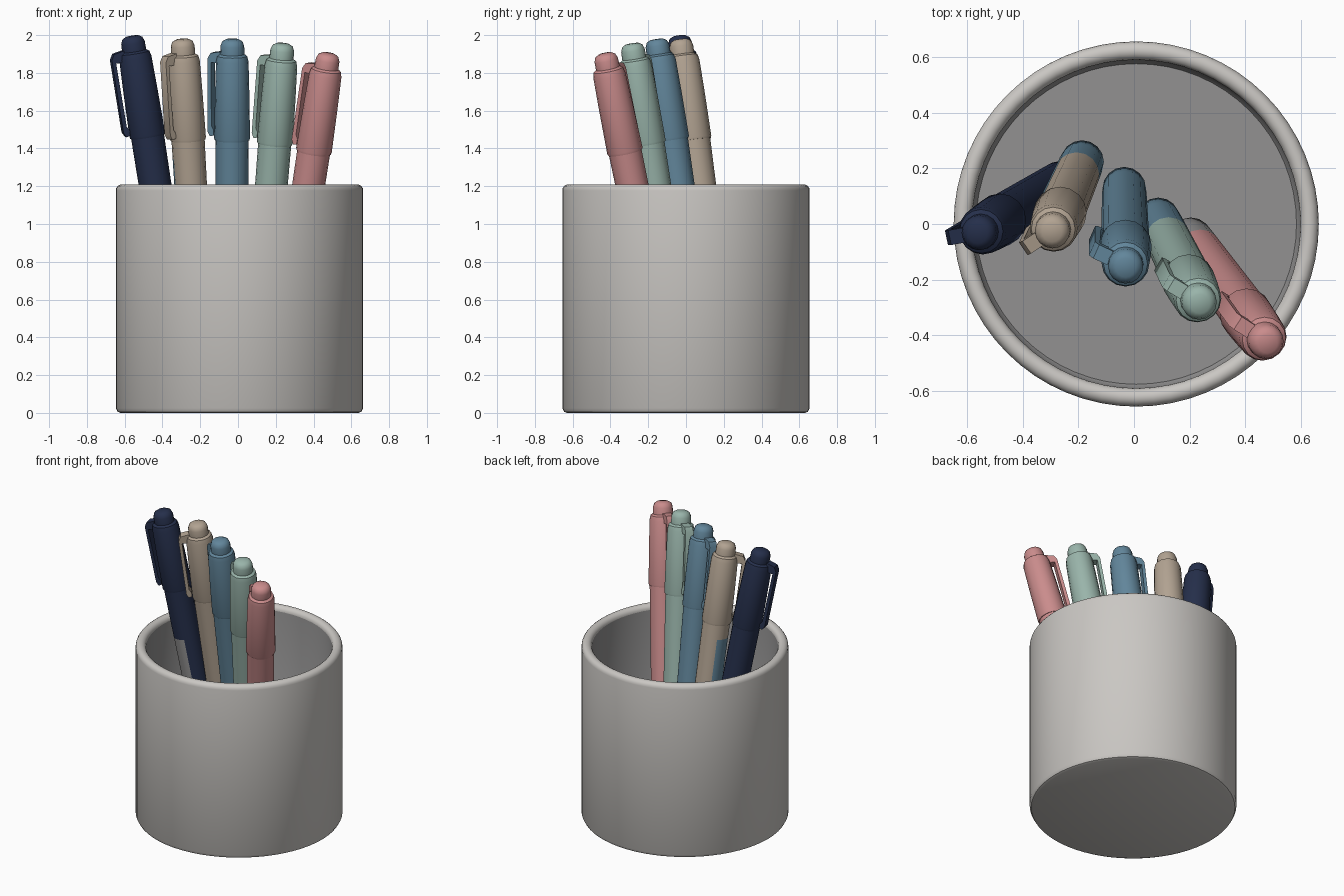
import bpy, bmesh, math
from mathutils import Vector

if "Cube" in bpy.data.objects:
    bpy.data.objects.remove(bpy.data.objects["Cube"])


def material(name, rgb):
    m = bpy.data.materials.new(name)
    lin = [(c / 255 / 12.92) if c < 10 else ((c / 255 + 0.055) / 1.055) ** 2.4 for c in rgb]
    m.diffuse_color = (*lin, 1)
    m.use_nodes = True
    m.node_tree.nodes["Principled BSDF"].inputs["Base Color"].default_value = m.diffuse_color
    return m


MATS = {n: material(n, c) for n, c in {
    "cup_grey": (202, 199, 195), "inner_grey": (146, 145, 145), "navy": (37, 47, 75),
    "beige": (178, 163, 146), "blue": (98, 134, 155), "green": (153, 180, 170),
    "pink": (202, 140, 140)}.items()}


def finish(bm, name, mats, angle=40):
    bmesh.ops.recalc_face_normals(bm, faces=bm.faces)
    me = bpy.data.meshes.new(name)
    bm.to_mesh(me)
    bm.free()
    for m in mats:
        me.materials.append(MATS[m])
    ob = bpy.data.objects.new(name, me)
    bpy.context.collection.objects.link(ob)
    bpy.context.view_layer.objects.active = ob
    ob.select_set(True)
    bpy.ops.object.shade_smooth_by_angle(angle=math.radians(angle))
    ob.select_set(False)
    return ob


def lathe(name, profile, sides, mats, rule=None, angle=40):
    """Revolve (radius, height) points; radius 0 makes a pole."""
    bm = bmesh.new()
    rings = []
    for r, z in profile:
        if r == 0:
            rings.append([bm.verts.new((0, 0, z))] * sides)
        else:
            rings.append([bm.verts.new((r * math.cos(2 * math.pi * i / sides),
                                        r * math.sin(2 * math.pi * i / sides), z))
                          for i in range(sides)])
    for k in range(len(rings) - 1):
        a, b = rings[k], rings[k + 1]
        for i in range(sides):
            j = (i + 1) % sides
            vs = list(dict.fromkeys((a[i], a[j], b[j], b[i])))
            f = bm.faces.new(vs)
            if rule:
                f.material_index = rule(k, f.calc_center_median())
    return finish(bm, name, mats, angle)


# Cup: outer wall, rounded rim, inner wall and floor
rim = [(0.622 + 0.033 * math.cos(t), 1.177 + 0.033 * math.sin(t))
       for t in [math.pi * i / 8 for i in range(9)]]
cup_profile = ([(0, 0), (0.63, 0), (0.645, 0.006), (0.655, 0.025)] + rim +
               [(0.589, 0.07), (0.575, 0.05), (0, 0.05)])
cup = lathe("cup", cup_profile, 64, ["cup_grey", "inner_grey"],
            lambda k, c: 1 if k >= len(cup_profile) - 4 else 0)
cup.location.x = 0.008

# Cap and clip shapes, measured down from the pen top
CAP = [(0, 0), (0.035, -0.003), (0.054, -0.014), (0.063, -0.038), (0.064, -0.082),
       (0.079, -0.092), (0.086, -0.12), (0.091, -0.3), (0.095, -0.53), (0.092, -0.542),
       (0.08, -0.542)]
CLIP = [(0.06, -0.07), (0.115, -0.08), (0.132, -0.11), (0.13, -0.5), (0.117, -0.525),
        (0.096, -0.52), (0.095, -0.49), (0.108, -0.47), (0.112, -0.13), (0.06, -0.13)]


def make_pen(color, bottom, top, clip_dir, patches):
    """patches: (colour, height limit, facing angle in degrees or None for all round)"""
    bottom, top = Vector(bottom), Vector(top)
    axis = top - bottom
    L = axis.length
    rot = Vector((0, 0, 1)).rotation_difference(axis.normalized())
    mats = [color] + [p[0] for p in patches]

    def rule(k, c):
        for n, (_, limit, facing) in enumerate(patches):
            if c.z < limit:
                if facing is None:
                    return n + 1
                d = (math.degrees(math.atan2(c.y, c.x)) - facing + 180) % 360 - 180
                if abs(d) < 35 and c.z > 0.05:
                    return n + 1
        return 0

    # Barrel, split in rings so the painted patches follow height
    end = L - 0.52
    barrel = [(0, 0), (0.07, 0.0), (0.078, 0.015)]
    barrel += [(0.079 + 0.009 * i / 12, 0.015 + (end - 0.015) * i / 12) for i in range(1, 13)]
    barrel.append((0, end))
    parts = [lathe(color + "_pen_barrel", barrel, 16, mats, rule)]

    # Cap with its end knob
    parts.append(lathe(color + "_pen_cap", [(r, L + z) for r, z in CAP], 16, [color]))

    # Pocket clip
    bm = bmesh.new()
    u = Vector((*clip_dir, 0)).normalized()
    side = Vector((-u.y, u.x, 0)) * 0.027
    loops = [[bm.verts.new(u * r + Vector((0, 0, L + z)) + side * s) for r, z in CLIP]
             for s in (-1, 1)]
    bm.faces.new(loops[0])
    bm.faces.new(loops[1][::-1])
    n = len(CLIP)
    for i in range(n):
        j = (i + 1) % n
        bm.faces.new((loops[0][i], loops[0][j], loops[1][j], loops[1][i]))
    parts.append(finish(bm, color + "_pen_clip", [color]))

    for p in parts:
        p.rotation_mode = 'QUATERNION'
        p.rotation_quaternion = rot
        p.location = bottom


# Five pens fanned across the cup
make_pen("navy", (-0.26, 0.15, 0.06), (-0.562, -0.035, 1.997), (-1, -0.2),
         [("inner_grey", 1.1, -100)])
make_pen("beige", (-0.185, 0.225, 0.06), (-0.295, -0.03, 1.98), (-0.8, -0.55),
         [("blue", 0.4, None), ("blue", 1.35, 165)])
make_pen("blue", (-0.035, 0.13, 0.06), (-0.03, -0.157, 1.98), (-0.9, 0.4), [])
make_pen("green", (0.085, 0.02, 0.06), (0.237, -0.287, 1.957), (-0.85, 0.5),
         [("blue", 0.45, None)])
make_pen("pink", (0.2, -0.05, 0.06), (0.48, -0.43, 1.905), (-0.8, 0.5),
         [("inner_grey", 0.2, None)])
